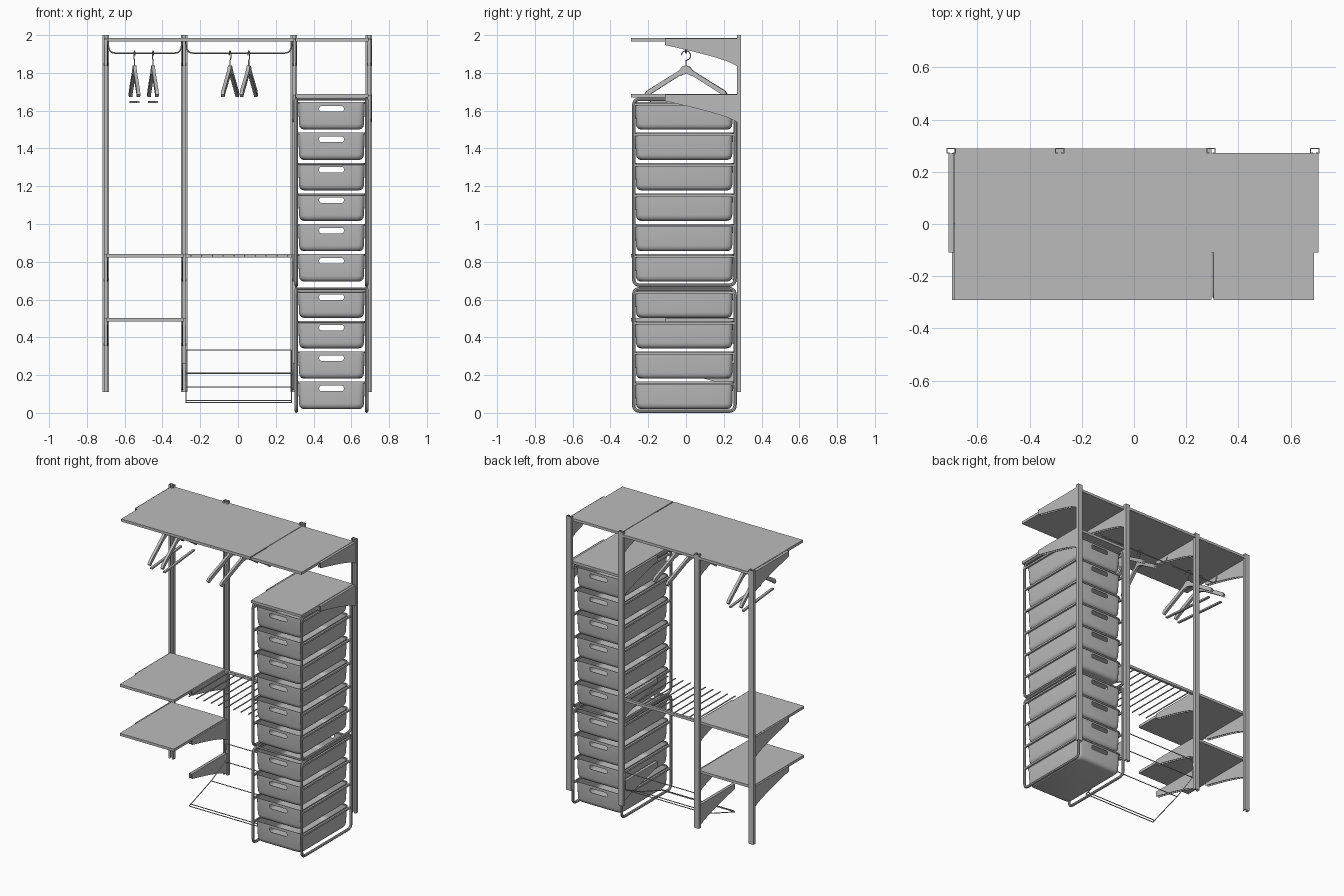
import bpy, bmesh, math
from mathutils import Vector, Matrix

if "Cube" in bpy.data.objects:
    bpy.data.objects.remove(bpy.data.objects["Cube"])

GREY = (0.5, 0.5, 0.5, 1)
mat = bpy.data.materials.new("plain_grey")
mat.use_nodes = True
mat.diffuse_color = GREY
mat.node_tree.nodes["Principled BSDF"].inputs["Base Color"].default_value = GREY


def add(name, mesh, smooth=False):
    mesh.materials.clear()
    mesh.materials.append(mat)
    if smooth:
        mesh.shade_smooth()
        mesh.set_sharp_from_angle(angle=math.radians(35))
    ob = bpy.data.objects.new(name, mesh)
    bpy.context.scene.collection.objects.link(ob)
    return ob


def finish(bm, name, smooth=False):
    bmesh.ops.recalc_face_normals(bm, faces=bm.faces)
    me = bpy.data.meshes.new(name)
    bm.to_mesh(me)
    bm.free()
    return add(name, me, smooth)


def baked(ob):
    dg = bpy.context.evaluated_depsgraph_get()
    return bpy.data.meshes.new_from_object(ob.evaluated_get(dg))


def prism(name, outline, axis, a, b):
    """Extrude a 2D outline along an axis from a to b."""
    place = {"x": lambda p, t: (t, p[0], p[1]), "y": lambda p, t: (p[0], t, p[1]),
             "z": lambda p, t: (p[0], p[1], t)}[axis]
    bm = bmesh.new()
    face = bm.faces.new([bm.verts.new(place(p, a)) for p in outline])
    ext = bmesh.ops.extrude_face_region(bm, geom=[face])["geom"]
    shift = Vector(place((0, 0), b - a))
    bmesh.ops.translate(bm, vec=shift, verts=[v for v in ext if isinstance(v, bmesh.types.BMVert)])
    return finish(bm, name)


def box(name, x0, x1, y0, y1, z0, z1):
    return prism(name, [(x0, y0), (x1, y0), (x1, y1), (x0, y1)], "z", z0, z1)


def rounded(pts, r, steps=5, closed=True):
    """Replace corners of a path by small curves."""
    pts = [Vector(p) for p in pts]
    out = []
    for i, p in enumerate(pts):
        if not closed and i in (0, len(pts) - 1):
            out.append(p)
            continue
        a = p + (pts[i - 1] - p).normalized() * r
        c = p + (pts[(i + 1) % len(pts)] - p).normalized() * r
        for k in range(steps + 1):
            t = k / steps
            out.append(a * (1 - t) ** 2 + p * 2 * t * (1 - t) + c * t * t)
    return out


def tube(name, pts, r, closed=False):
    cu = bpy.data.curves.new(name, "CURVE")
    cu.dimensions = "3D"
    cu.bevel_depth = r
    cu.bevel_resolution = 2
    cu.use_fill_caps = True
    sp = cu.splines.new("POLY")
    sp.points.add(len(pts) - 1)
    for q, p in zip(sp.points, pts):
        q.co = (*p, 1)
    sp.use_cyclic_u = closed
    tmp = bpy.data.objects.new(name + "_path", cu)
    bpy.context.scene.collection.objects.link(tmp)
    me = baked(tmp)
    bpy.data.objects.remove(tmp)
    return add(name, me, True)


# Wall uprights: channels with inward lips
POSTS = [-0.7, -0.285, 0.295, 0.692]
half = [(0.006, 0.27), (0.018, 0.27), (0.018, 0.292)]
inner = [(0.014, 0.288), (0.014, 0.274), (0.006, 0.274)]
right_side = half + [(-x, y) for x, y in reversed(half)]
left_side = [(-x, y) for x, y in reversed(inner)] + inner
for x in POSTS:
    channel = [(x + px, y) for px, y in right_side + left_side]
    prism("upright", channel, "z", 0.11, 2.0)


# Shelf brackets: two curved cheeks joined by a top web
def bracket(x, top):
    arc = []
    for k in range(9):
        t = k / 8
        arc.append((0.27 - 0.38 * t, top - 0.145 + 0.11 * t ** 0.75))
    outline = [(-0.11, top), (0.27, top)] + arc
    for s in (-1, 1):
        prism("bracket_cheek", outline, "x", x + s * 0.009 - 0.0015, x + s * 0.009 + 0.0015)
    box("bracket_web", x - 0.009, x + 0.009, -0.11, 0.27, top - 0.004, top - 0.001)


for x, tops in zip(POSTS, ((1.982, 0.84, 0.5), (1.982, 0.84, 0.5, 0.265),
                           (1.982, 1.685, 0.84, 0.265), (1.982, 1.685))):
    for top in tops:
        bracket(x + (0.005 if x > 0 else 0), top)

# Shelves
box("top_shelf_wide", -0.688, 0.297, -0.292, 0.29, 1.966, 1.984)
box("top_shelf_narrow", 0.304, 0.69, -0.292, 0.272, 1.966, 1.984)
box("drawer_shelf", 0.304, 0.69, -0.292, 0.272, 1.67, 1.688)
for z in (0.841, 0.503):
    box("side_shelf", -0.698, -0.285, -0.292, 0.272, z - 0.018, z)

# Hanging rail with ends bent up
for a, b in ((-0.69, -0.295), (-0.278, 0.287)):
    ends = [(a, 0, 1.967), (a + 0.01, 0, 1.905), (b - 0.01, 0, 1.905), (b, 0, 1.967)]
    tube("hanging_rail", rounded(ends, 0.03, closed=False), 0.004)

# Trouser rack: back bar with free rods
box("trouser_rack_bar", -0.275, 0.285, 0.25, 0.268, 0.823, 0.841)
for i in range(10):
    x = -0.25 + i * 0.057
    tube("trouser_rod", [(x, 0.255, 0.832), (x, -0.18, 0.832)], 0.004)

# Wire shoe rack
side = [(0.262, 0.333), (0.255, 0.21), (0.1, 0.137), (-0.14, 0.055)]
for x in (-0.275, 0.283):
    tube("shoe_rack_side", [(x, y, z) for y, z in side], 0.003)
for y, z in side + [(-0.13, 0.066)]:
    tube("shoe_rack_wire", [(-0.275, y, z), (0.283, y, z)], 0.003)


# Drawer tub: stacked rounded loops, thickened, with handle slots at both ends
def make_drawer():
    layers = [(0.03, 0), (0.016, 0.005), (0.008, 0.016), (0.005, 0.03),
              (0.001, 0.135), (-0.003, 0.136), (-0.003, 0.145)]
    bm = bmesh.new()
    rings = []
    for inset, z in layers:
        hx, hy = 0.177 - inset, 0.26 - inset
        ring = rounded([(-hx, -hy), (hx, -hy), (hx, hy), (-hx, hy)], 0.035)
        rings.append([bm.verts.new((p.x, p.y, z)) for p in ring])
    bm.faces.new(rings[0])
    for lo, hi in zip(rings, rings[1:]):
        for i in range(len(lo)):
            bm.faces.new((lo[i - 1], lo[i], hi[i], hi[i - 1]))
    ob = finish(bm, "drawer_shell")
    thick = ob.modifiers.new("wall", "SOLIDIFY")
    thick.thickness = 0.004
    slot = [(-0.065, 0.095), (0.065, 0.095), (0.065, 0.124), (-0.065, 0.124)]
    cutter = prism("handle_cutter", rounded(slot, 0.01), "y", -0.4, 0.4)
    cutter.hide_render = True
    cut = ob.modifiers.new("handle", "BOOLEAN")
    cut.operation = "DIFFERENCE"
    cut.solver = "EXACT"
    cut.object = cutter
    bpy.context.view_layer.update()
    me = baked(ob)
    bpy.data.objects.remove(ob)
    bpy.data.objects.remove(cutter)
    return me


drawer = make_drawer()
CX = 0.495

# Two stacked drawer towers with rounded side frames and runners
for z0, z1, first, count in ((0.0, 0.667, 0.02, 4), (0.667, 1.67, 0.695, 6)):
    for s in (-1, 1):
        x = CX + s * 0.186
        loop = [(x, -0.277, z0 + 0.009), (x, 0.26, z0 + 0.009),
                (x, 0.26, z1 - 0.009), (x, -0.277, z1 - 0.009)]
        tube("tower_side_frame", rounded(loop, 0.035), 0.009, True)
        for i in range(count):
            z = first + i * 0.161 + 0.133
            box("drawer_runner", x - 0.006, x + 0.006, -0.277, 0.26, z - 0.006, z + 0.006)
    for y in (-0.24, 0.22):
        tube("tower_crossbar", [(CX - 0.186, y, z1 - 0.009), (CX + 0.186, y, z1 - 0.009)], 0.007)
    for i in range(count):
        ob = add("drawer", drawer, True)
        ob.location = (CX, -0.01, first + i * 0.161)


# Coat hangers: sloped arms, hook, and optional lower bar
def hanger(x, angle, bar):
    arm = [(0.0, 1.84), (0.02, 1.832), (0.04, 1.81), (0.21, 1.705), (0.222, 1.685),
           (0.21, 1.672), (0.195, 1.685), (0.04, 1.782), (0.0, 1.796)]
    outline = arm + [(-y, z) for y, z in reversed(arm[1:-1])]
    parts = [prism("hanger_body", outline, "x", -0.009, 0.009)]
    hook = [(0, 0, 1.835), (0, 0, 1.865)]
    for k in range(9):
        a = math.radians(-80 + k * 32)
        hook.append((0, 0.025 * math.cos(a), 1.892 + 0.025 * math.sin(a)))
    parts.append(tube("hanger_hook", hook, 0.003))
    if bar:
        parts.append(box("hanger_bar", -0.008, 0.008, -0.19, 0.19, 1.64, 1.65))
    for ob in parts:
        ob.data.transform(Matrix.Translation((x, 0, 0)) @ Matrix.Rotation(angle, 4, "Z"))


for x, angle, bar in ((-0.548, 0.1, True), (-0.45, 0.1, True),
                      (-0.042, -0.18, False), (0.057, -0.18, False)):
    hanger(x, angle, bar)
